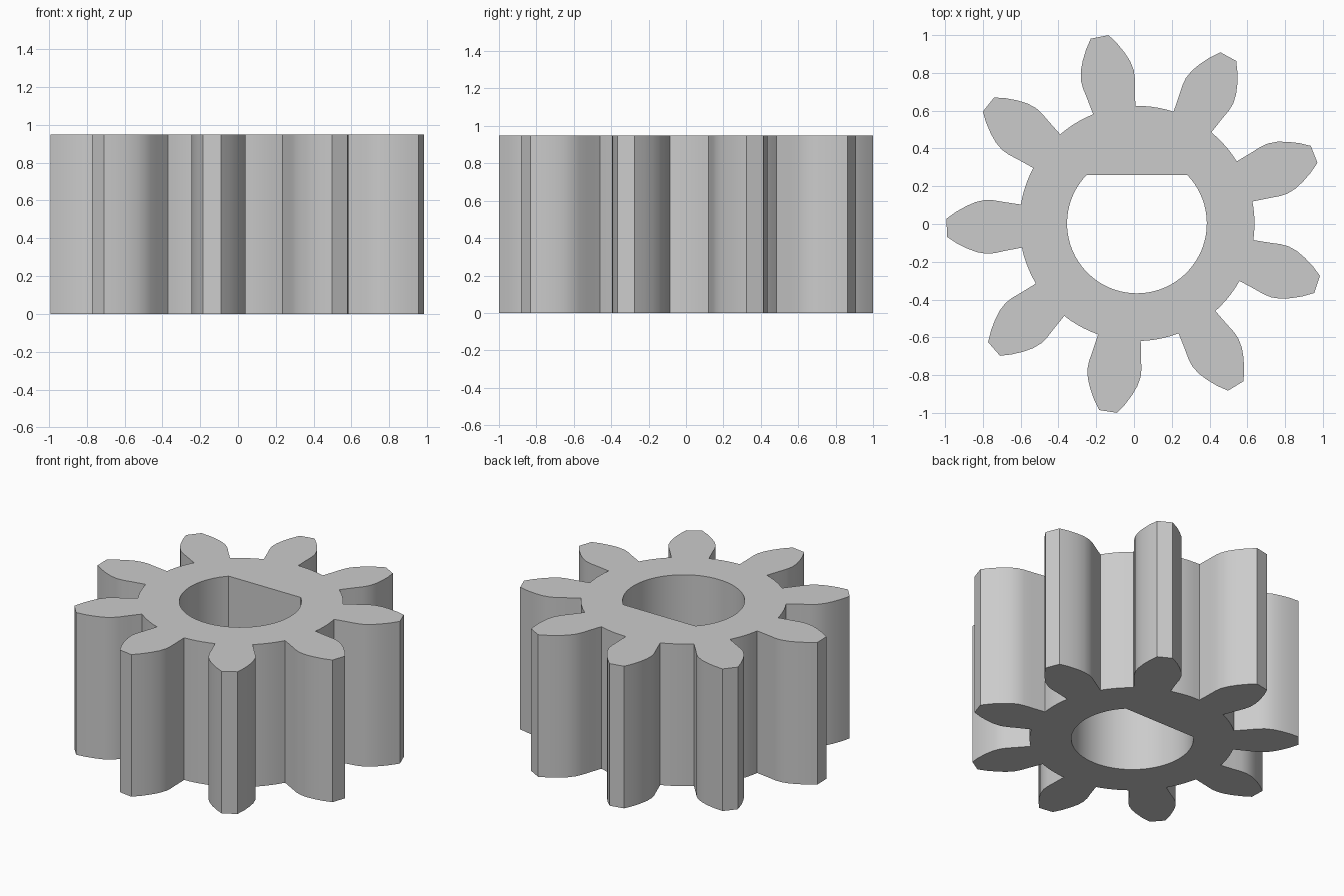
import bpy
import bmesh
from math import asin, atan2, cos, hypot, pi, radians, sin

old = bpy.data.objects.get("Cube")
if old:
    bpy.data.objects.remove(old, do_unlink=True)

HEIGHT = 0.95
CENTRE = (0.0155, 0.003)
TEETH = 9
FIRST_ANGLE = radians(21.3)
BORE_RADIUS = 0.37
FLAT_OFFSET = 0.257

# Half a tooth: distance from the axis, half width
FLANK = [(0.612, 0.114), (0.70, 0.129), (0.757, 0.14), (0.80, 0.1425),
         (0.85, 0.133), (0.90, 0.113), (0.955, 0.084), (1.007, 0.048)]


def polar(radius, angle):
    return CENTRE[0] + radius * cos(angle), CENTRE[1] + radius * sin(angle)


def gear_outline():
    """Mirrored flanks for each tooth, joined by root arcs."""
    tooth = [(u, -v) for u, v in FLANK] + [(u, v) for u, v in reversed(FLANK)]
    root_radius = hypot(*FLANK[0])
    root_half = atan2(FLANK[0][1], FLANK[0][0])
    pitch = 2 * pi / TEETH
    points = []
    for i in range(TEETH):
        axis = FIRST_ANGLE + i * pitch
        points += [polar(hypot(u, v), axis + atan2(v, u)) for u, v in tooth]
        gap = pitch - 2 * root_half
        points += [polar(root_radius, axis + root_half + gap * k / 5)
                   for k in range(1, 5)]
    return points


def bore_outline(steps=56):
    """Round shaft hole with one flat side."""
    start = pi - asin(FLAT_OFFSET / BORE_RADIUS)
    sweep = 3 * pi - 2 * start
    return [polar(BORE_RADIUS, start + sweep * k / steps)
            for k in range(steps + 1)]


# Gear body: fill between the two outlines, then extrude upward
bm = bmesh.new()
edges = []
for outline in (gear_outline(), bore_outline()):
    verts = [bm.verts.new((x, y, 0)) for x, y in outline]
    edges += [bm.edges.new((a, b)) for a, b in zip(verts, verts[1:] + verts[:1])]
bmesh.ops.triangle_fill(bm, edges=edges, use_beauty=True, normal=(0, 0, 1))
result = bmesh.ops.extrude_face_region(bm, geom=bm.faces[:], use_keep_orig=True)
top = [g for g in result["geom"] if isinstance(g, bmesh.types.BMVert)]
bmesh.ops.translate(bm, verts=top, vec=(0, 0, HEIGHT))
bmesh.ops.recalc_face_normals(bm, faces=bm.faces[:])
mesh = bpy.data.meshes.new("pinion_gear")
bm.to_mesh(mesh)
bm.free()
gear = bpy.data.objects.new("pinion_gear", mesh)
bpy.context.collection.objects.link(gear)

# Plain grey material
grey = bpy.data.materials.new("light_grey")
grey.use_nodes = True
colour = (0.6, 0.6, 0.6, 1)
grey.diffuse_color = colour
grey.node_tree.nodes["Principled BSDF"].inputs["Base Color"].default_value = colour
mesh.materials.append(grey)

# Smooth flanks and bore, sharp tips and rims
bpy.ops.object.select_all(action="DESELECT")
gear.select_set(True)
bpy.context.view_layer.objects.active = gear
bpy.ops.object.shade_smooth_by_angle(angle=radians(30))
